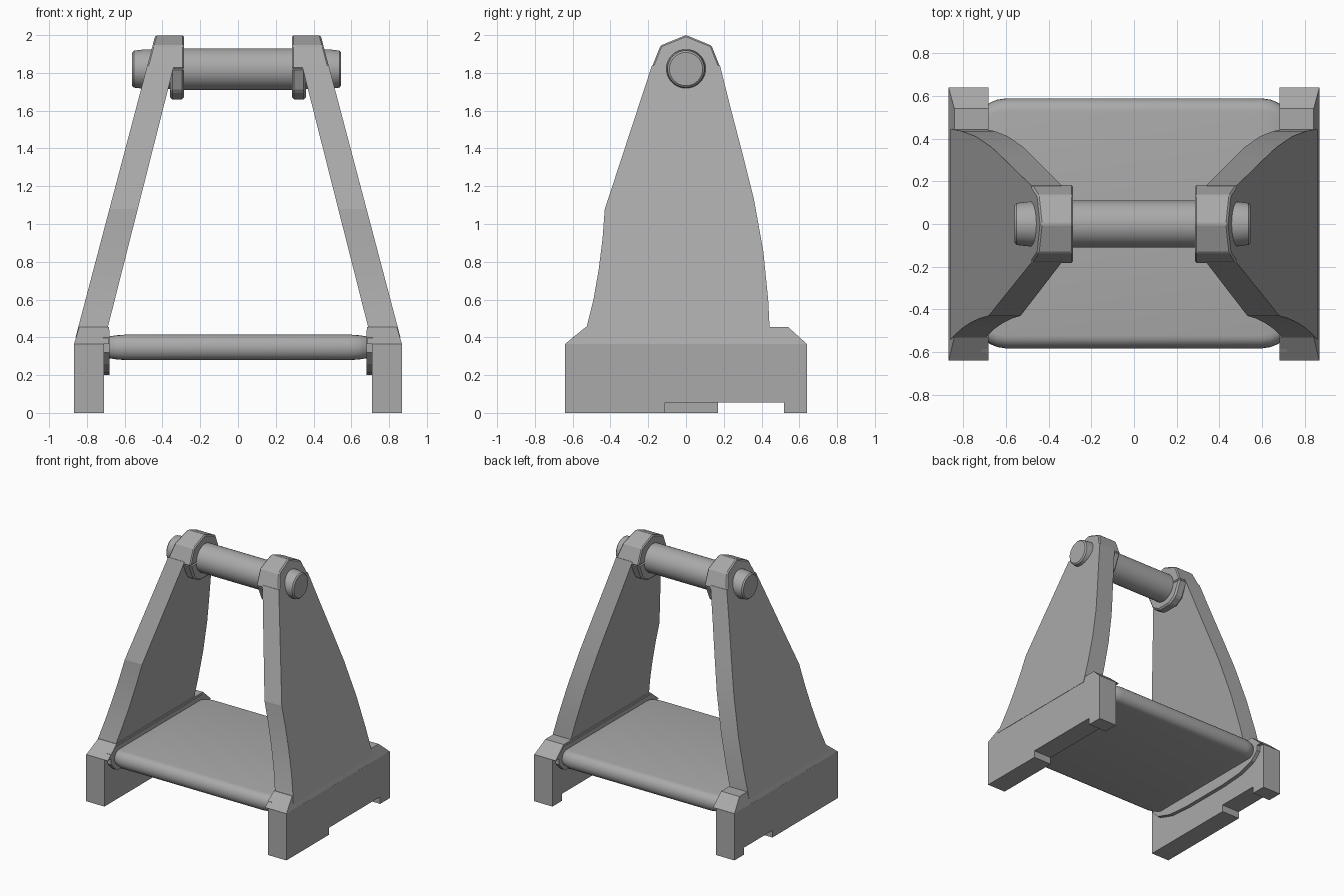
import bpy, bmesh, math

if "Cube" in bpy.data.objects:
    bpy.data.objects.remove(bpy.data.objects["Cube"])

grey = bpy.data.materials.new("cast_grey")
grey.diffuse_color = (0.40, 0.40, 0.40, 1)
grey.use_nodes = True
grey.node_tree.nodes["Principled BSDF"].inputs["Base Color"].default_value = grey.diffuse_color


def finish(name, bm, smooth=None, bevel=0, segments=1):
    bmesh.ops.recalc_face_normals(bm, faces=bm.faces)
    me = bpy.data.meshes.new(name)
    bm.to_mesh(me)
    bm.free()
    me.materials.append(grey)
    ob = bpy.data.objects.new(name, me)
    bpy.context.collection.objects.link(ob)
    if bevel:
        m = ob.modifiers.new("edge", 'BEVEL')
        m.width, m.segments, m.angle_limit = bevel, segments, math.radians(25)
    if smooth:
        bpy.context.view_layer.objects.active = ob
        ob.select_set(True)
        bpy.ops.object.shade_smooth_by_angle(angle=math.radians(smooth))
        ob.select_set(False)
    return ob


def prism(name, profile, inner, outer, side=1, **kw):
    """Extrude a (y, z) profile along x; inner and outer give x at height z."""
    bm = bmesh.new()
    a = [bm.verts.new((side * inner(z), y, z)) for y, z in profile]
    b = [bm.verts.new((side * outer(z), y, z)) for y, z in profile]
    bm.faces.new(a)
    bm.faces.new(b)
    for i in range(len(a)):
        j = (i + 1) % len(a)
        bm.faces.new((a[i], a[j], b[j], b[i]))
    return finish(name, bm, **kw)


def lathe_x(name, rings, zc, n=48):
    """Round bar along x from (x, radius) rings."""
    bm = bmesh.new()
    loops = [[bm.verts.new((x, r * math.cos(t), zc + r * math.sin(t)))
              for t in (2 * math.pi * k / n for k in range(n))] for x, r in rings]
    for p, q in zip(loops, loops[1:]):
        for k in range(n):
            bm.faces.new((p[k], p[(k + 1) % n], q[(k + 1) % n], q[k]))
    bm.faces.new(loops[0])
    bm.faces.new(loops[-1])
    return finish(name, bm, smooth=30)


def at(x):
    return lambda z: x


def lean_out(z):
    return 0.86 - 0.264 * (z - 0.40)


def lean_in(z):
    return 0.69 - 0.253 * (z - 0.45)


panel = [(-0.54, 0.40), (-0.525, 0.46), (-0.49, 0.60), (-0.462, 0.76), (-0.442, 0.92),
         (-0.43, 1.08), (-0.40, 1.17), (-0.18, 1.84), (0.18, 1.84), (0.24, 1.60),
         (0.305, 1.35), (0.36, 1.13), (0.41, 0.85), (0.435, 0.60), (0.445, 0.40)]
shoulder = [(-0.64, 0.365), (-0.53, 0.455), (0.54, 0.455), (0.64, 0.365)]
head = [(-0.185, 1.82), (-0.135, 1.945), (0, 2.0), (0.135, 1.945), (0.185, 1.82)]
collar = [(-0.185, 1.825), (-0.13, 1.70), (-0.06, 1.66), (0.06, 1.66), (0.13, 1.70), (0.185, 1.825)]
socket = [(-0.60, 0.40), (-0.60, 0.32), (-0.54, 0.26), (-0.40, 0.215), (-0.2, 0.20), (0.2, 0.20),
          (0.40, 0.215), (0.54, 0.26), (0.60, 0.32), (0.60, 0.40), (0.54, 0.44), (-0.54, 0.44)]

for side, label, step in ((1, "right", -0.11), (-1, "left", 0.17)):
    # foot rail with a shallow relief underneath
    foot = [(-0.64, 0), (-0.64, 0.366), (0.64, 0.366), (0.64, 0), (0.52, 0),
            (0.52, 0.055), (step, 0.055), (step, 0)]
    prism(label + "_foot", foot, at(0.71), at(0.868), side)
    prism(label + "_shoulder", shoulder, at(0.682),
          lambda z: 0.868 - 0.3 * (z - 0.365), side)
    prism(label + "_belt_socket", socket, at(0.68), at(0.715), side)
    # leaning side panel and the angular boss at its top
    prism(label + "_panel", panel, lean_in, lean_out, side, smooth=12)
    prism(label + "_head", head, at(0.285), lean_out, side, bevel=0.008)
    prism(label + "_collar", collar, at(0.285), at(0.36), side, bevel=0.012)

# cross bar and its protruding pin ends
lathe_x("cross_bar", [(-0.30, 0.11), (0.30, 0.11)], 1.82)
lathe_x("pin", [(-0.56, 0.088), (-0.55, 0.098), (-0.49, 0.105), (0.48, 0.105),
                (0.537, 0.098), (0.546, 0.088)], 1.82)

# rounded foot tread, slightly pinched at both ends
bm = bmesh.new()
n = 10
section = []
for s in (1, -1):
    for k in range(n + 1):
        t = -math.pi / 2 + math.pi * k / n
        section.append((s * (0.525 + 0.06 * math.cos(t)), s * 0.067 * math.sin(t)))
loops = []
for x, fy, fz in ((-0.70, 0.93, 0.8), (-0.675, 0.965, 0.88), (-0.64, 0.99, 0.96), (-0.60, 1, 1),
                  (0.60, 1, 1), (0.64, 0.99, 0.96), (0.675, 0.965, 0.88), (0.70, 0.93, 0.8)):
    loops.append([bm.verts.new((x, 0.003 + y * fy, 0.347 + z * fz)) for y, z in section])
for p, q in zip(loops, loops[1:]):
    for k in range(len(p)):
        j = (k + 1) % len(p)
        bm.faces.new((p[k], p[j], q[j], q[k]))
bm.faces.new(loops[0])
bm.faces.new(loops[-1])
finish("tread", bm, smooth=40)
